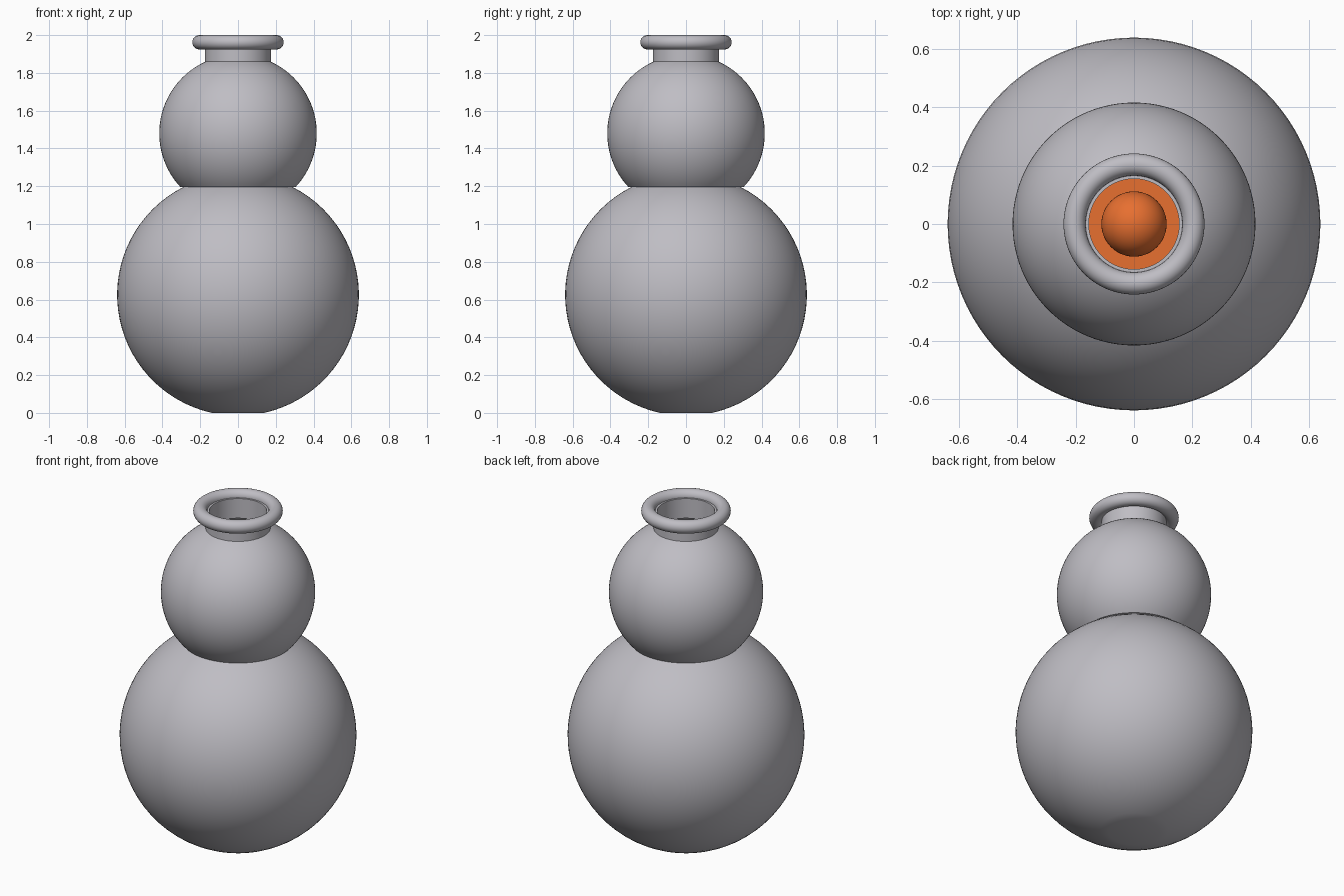
import bpy
import bmesh
from math import sin, cos, pi, radians, asin

cube = bpy.data.objects.get("Cube")
if cube:
    bpy.data.objects.remove(cube, do_unlink=True)


def material(name, colour):
    m = bpy.data.materials.new(name)
    m.use_nodes = True
    m.diffuse_color = (*colour, 1)
    m.node_tree.nodes["Principled BSDF"].inputs["Base Color"].default_value = (*colour, 1)
    return m


glass = material("grey glass", (0.52, 0.51, 0.55))
orange = material("orange liquid", (0.80, 0.16, 0.03))


def arc(z, r, start, end, steps=32):
    """Profile points on a circle about the axis; angles measured up from the equator."""
    return [(r * cos(a), z + r * sin(a))
            for a in (start + (end - start) * i / steps for i in range(steps + 1))]


def lathe(name, profile, mat, segments=96):
    """Revolve (radius, height) points around z."""
    bm = bmesh.new()
    verts = [bm.verts.new((r, 0, z)) for r, z in profile]
    edges = [bm.edges.new(pair) for pair in zip(verts, verts[1:])]
    bmesh.ops.spin(bm, geom=verts + edges, axis=(0, 0, 1), cent=(0, 0, 0),
                   angle=2 * pi, steps=segments, use_duplicate=False)
    bmesh.ops.remove_doubles(bm, verts=bm.verts, dist=1e-5)
    bmesh.ops.recalc_face_normals(bm, faces=bm.faces)
    mesh = bpy.data.meshes.new(name)
    bm.to_mesh(mesh)
    bm.free()
    obj = bpy.data.objects.new(name, mesh)
    bpy.context.collection.objects.link(obj)
    finish(obj, mat)
    return obj


def finish(obj, mat):
    obj.data.materials.append(mat)
    bpy.ops.object.select_all(action='DESELECT')
    obj.select_set(True)
    bpy.context.view_layer.objects.active = obj
    bpy.ops.object.shade_smooth_by_angle(angle=radians(30))


LOW_Z, LOW_R = 0.625, 0.64      # lower bulb
TOP_Z, TOP_R = 1.48, 0.417      # upper bulb
WAIST, SHOULDER, LIP = 1.195, 1.86, 1.962
WALL = 0.02


def angle_at(height, z, r):
    return asin((height - z) / r)


# Hollow flask body: outer skin upwards, then inner skin back down
outer = [(0, 0)]
outer += arc(LOW_Z, LOW_R, angle_at(0, LOW_Z, LOW_R), angle_at(WAIST, LOW_Z, LOW_R))
outer += arc(TOP_Z, TOP_R, angle_at(WAIST, TOP_Z, TOP_R), angle_at(SHOULDER, TOP_Z, TOP_R))
outer += [(0.175, SHOULDER), (0.175, LIP)]
ri_low, ri_top = LOW_R - WALL, TOP_R - WALL
inner = [(0.155, LIP), (0.155, 1.845)]
inner += arc(TOP_Z, ri_top, angle_at(1.845, TOP_Z, ri_top), angle_at(WAIST, TOP_Z, ri_top))
inner += arc(LOW_Z, ri_low, angle_at(WAIST, LOW_Z, ri_low), -pi / 2)
lathe("flask_body", outer + inner, glass)

# Rounded lip ring
bpy.ops.mesh.primitive_torus_add(major_segments=96, minor_segments=24, major_radius=0.204,
                                 minor_radius=0.038, location=(0, 0, LIP))
lip = bpy.context.object
lip.name = "lip_ring"
finish(lip, glass)

# Liquid filling the lower bulb, with a flat top
r_liquid = ri_low - 0.01
level = 0.85
lathe("liquid", arc(LOW_Z, r_liquid, -pi / 2, angle_at(level, LOW_Z, r_liquid)) + [(0, level)], orange)

# Floating bubble
bpy.ops.mesh.primitive_uv_sphere_add(segments=48, ring_count=24, radius=0.112, location=(0, 0, 0.95))
bubble = bpy.context.object
bubble.name = "bubble"
finish(bubble, orange)
